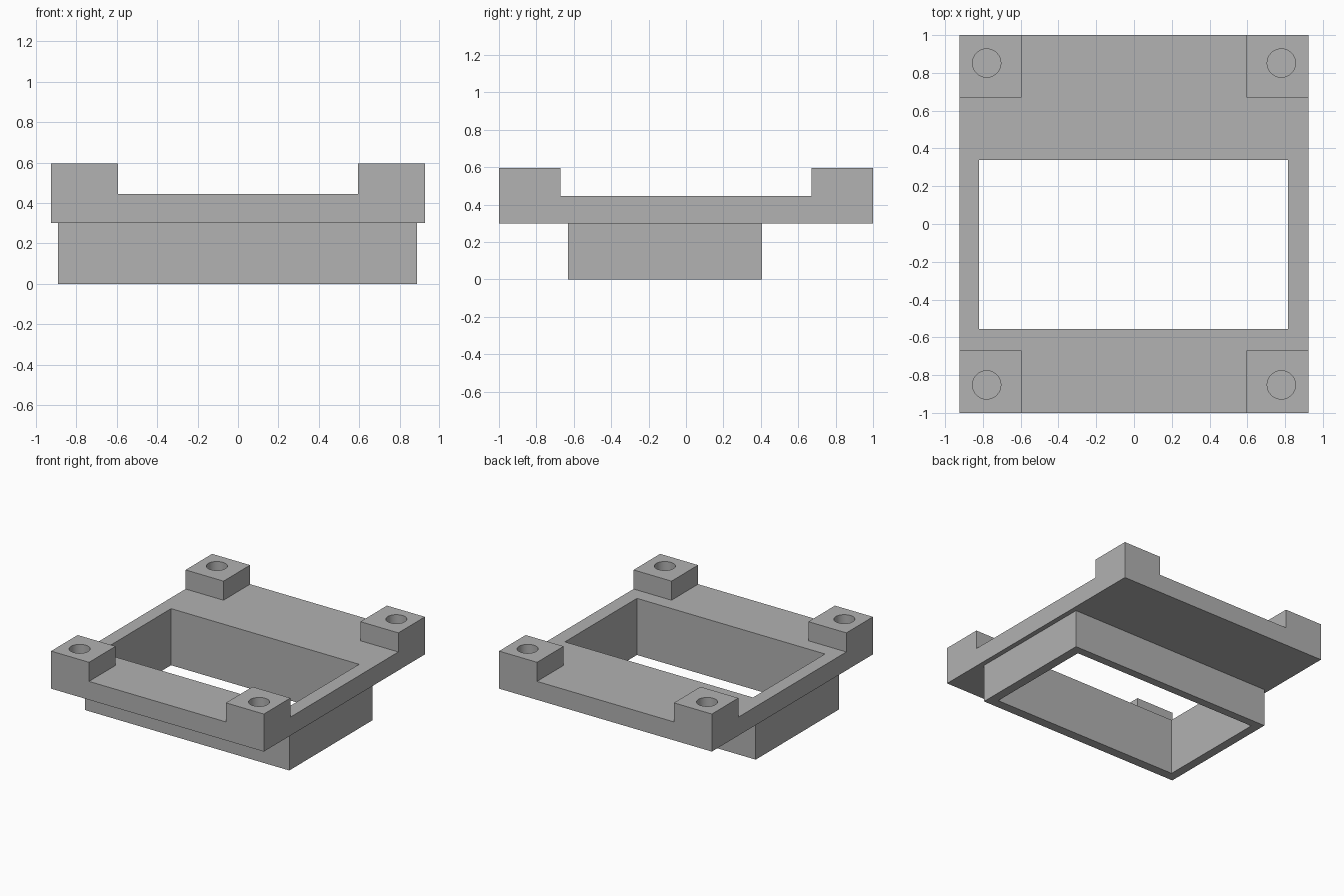
import bpy
import bmesh
import math
from mathutils import Matrix, Vector

cube = bpy.data.objects.get("Cube")
if cube:
    bpy.data.objects.remove(cube, do_unlink=True)

grey = bpy.data.materials.new("plain grey")
grey.use_nodes = True
grey.diffuse_color = (0.445, 0.445, 0.445, 1)
grey.node_tree.nodes["Principled BSDF"].inputs["Base Color"].default_value = grey.diffuse_color


def finish(name, bm):
    mesh = bpy.data.meshes.new(name)
    bm.to_mesh(mesh)
    bm.free()
    mesh.materials.append(grey)
    obj = bpy.data.objects.new(name, mesh)
    bpy.context.collection.objects.link(obj)
    return obj


def box(name, low, high):
    low, high = Vector(low), Vector(high)
    bm = bmesh.new()
    place = Matrix.Translation((low + high) / 2) @ Matrix.Diagonal((*(high - low), 1))
    bmesh.ops.create_cube(bm, size=1, matrix=place)
    return finish(name, bm)


def cylinder(name, x, y, low, high, radius):
    bm = bmesh.new()
    bmesh.ops.create_cone(bm, cap_ends=True, segments=48, radius1=radius, radius2=radius,
                          depth=high - low,
                          matrix=Matrix.Translation((x, y, (low + high) / 2)))
    return finish(name, bm)


def combine(target, tool, operation):
    """Apply one boolean and discard the tool."""
    mod = target.modifiers.new(operation.title(), "BOOLEAN")
    mod.operation, mod.solver, mod.object = operation, "EXACT", tool
    bpy.context.view_layer.objects.active = target
    bpy.ops.object.modifier_apply(modifier=mod.name)
    bpy.data.objects.remove(tool, do_unlink=True)


HALF_X, HALF_Y, POST = 0.925, 1.0, 0.33
UNDERSIDE, DECK, TOP = 0.30, 0.445, 0.595

# Flat plate and the offset collar hanging below it
frame = box("mounting_frame", (-HALF_X, -HALF_Y, UNDERSIDE), (HALF_X, HALF_Y, DECK))
combine(frame, box("collar", (-0.89, -0.63, 0), (0.887, 0.405, 0.37)), "UNION")

# Square corner posts with blind screw holes
for sx in (-1, 1):
    for sy in (-1, 1):
        xs = sorted((sx * HALF_X, sx * (HALF_X - POST)))
        ys = sorted((sy * HALF_Y, sy * (HALF_Y - POST)))
        post = box("corner_post", (xs[0], ys[0], DECK), (xs[1], ys[1], TOP))
        combine(frame, post, "UNION")
        hole = cylinder("screw_hole", sx * 0.78, sy * 0.852, DECK - 0.03, TOP + 0.1, 0.075)
        combine(frame, hole, "DIFFERENCE")

# Rectangular opening through plate and collar
combine(frame, box("opening", (-0.82, -0.555, -0.1), (0.815, 0.34, 1)), "DIFFERENCE")

# Merge coplanar faces and smooth only the hole walls
bm = bmesh.new()
bm.from_mesh(frame.data)
bmesh.ops.remove_doubles(bm, verts=bm.verts, dist=0.0001)
bmesh.ops.dissolve_limit(bm, angle_limit=math.radians(1), verts=bm.verts, edges=bm.edges)
bm.to_mesh(frame.data)
bm.free()
bpy.ops.object.select_all(action="DESELECT")
frame.select_set(True)
bpy.context.view_layer.objects.active = frame
bpy.ops.object.shade_smooth_by_angle(angle=math.radians(30))
